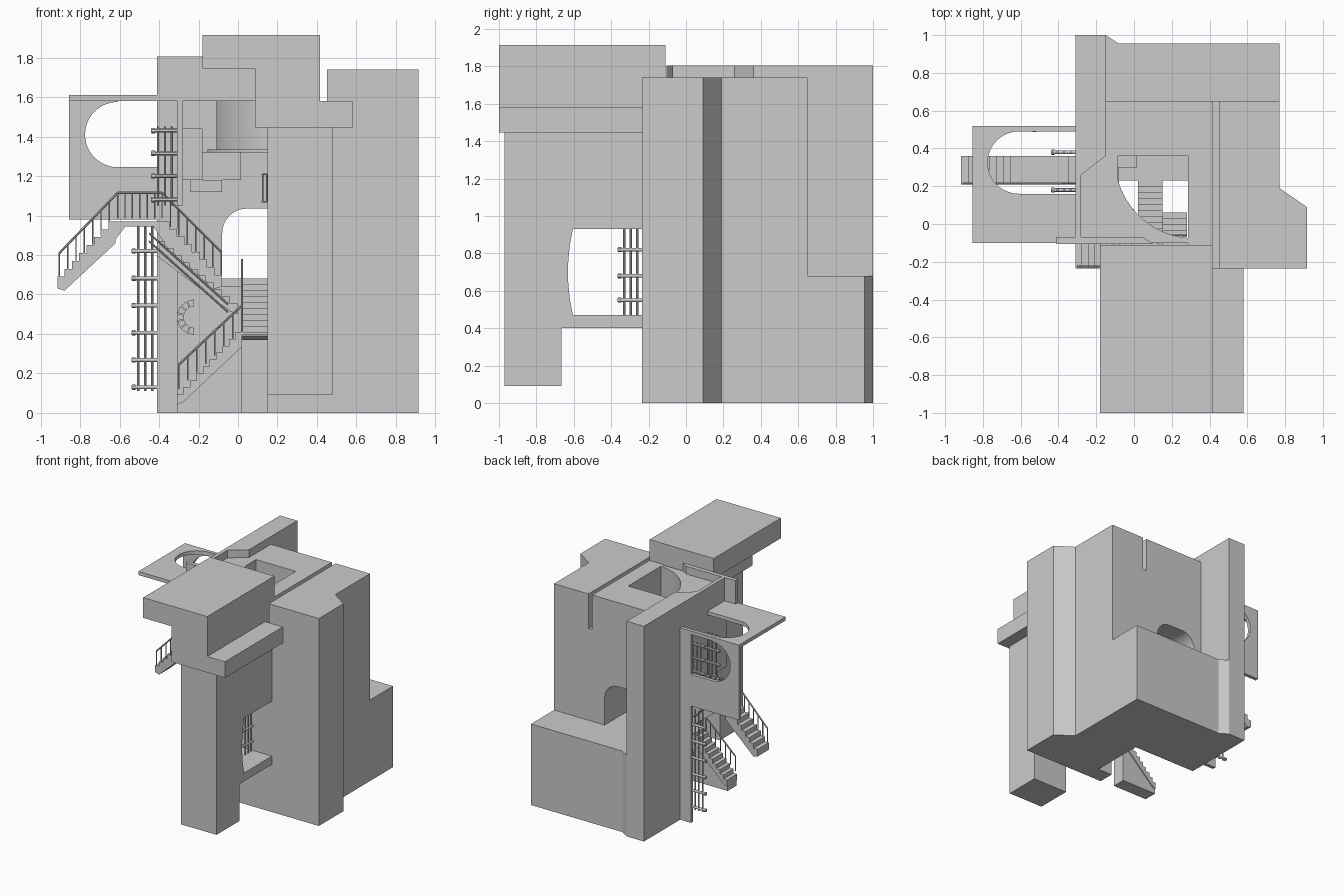
import bpy, bmesh
from math import sin, cos, pi, radians
from mathutils import Vector

if "Cube" in bpy.data.objects:
    bpy.data.objects.remove(bpy.data.objects["Cube"])


def prism(name, pts, axis, a, b):
    """Extrude a 2D profile along an axis: z uses (x,y), y uses (x,z), x uses (y,z)."""
    def at(p, d):
        return {'z': (p[0], p[1], d), 'y': (p[0], d, p[1]), 'x': (d, p[0], p[1])}[axis]
    bm = bmesh.new()
    lo = [bm.verts.new(at(p, a)) for p in pts]
    hi = [bm.verts.new(at(p, b)) for p in pts]
    n = len(pts)
    bm.faces.new(lo)
    bm.faces.new(hi)
    for i in range(n):
        bm.faces.new((lo[i], lo[(i + 1) % n], hi[(i + 1) % n], hi[i]))
    bmesh.ops.recalc_face_normals(bm, faces=bm.faces)
    me = bpy.data.meshes.new(name)
    bm.to_mesh(me)
    bm.free()
    ob = bpy.data.objects.new(name, me)
    bpy.context.collection.objects.link(ob)
    return ob


def box(name, x0, x1, y0, y1, z0, z1):
    return prism(name, [(x0, y0), (x1, y0), (x1, y1), (x0, y1)], 'z', z0, z1)


def arc(cx, cy, r, a0, a1, n=16):
    return [(cx + r * cos(radians(a0 + (a1 - a0) * i / n)),
             cy + r * sin(radians(a0 + (a1 - a0) * i / n))) for i in range(n + 1)]


def rod(name, p, q, r=0.005, sides=8):
    p, q = Vector(p), Vector(q)
    bpy.ops.mesh.primitive_cylinder_add(vertices=sides, radius=r, depth=(q - p).length,
                                        location=(p + q) / 2)
    ob = bpy.context.object
    ob.name = name
    ob.rotation_euler = (q - p).to_track_quat('Z', 'Y').to_euler()
    bpy.ops.object.shade_smooth_by_angle()


def stair(name, u0, z0, u1, z1, n, a, b, axis='y', thick=0.07, ground=False):
    """Sawtooth flight climbing from (u0,z0) to (u1,z1)."""
    du, dz = (u1 - u0) / n, (z1 - z0) / n
    pts = []
    for i in range(n):
        pts += [(u0 + du * i, z0 + dz * i), (u0 + du * i, z0 + dz * (i + 1)) ]
    pts.append((u1, z1))
    if ground:
        pts[0] = (u0, 0)
        pts.append((u1, 0))
    else:
        pts.append((u1, z1 - thick - dz))
        pts.append((u0 + du, z0 - thick + dz))
        pts.append((u0, z0 - 0.02))
    return prism(name, pts, axis, a, b)


def railing(name, p, q, n, h=0.13):
    """Sloped handrail with n upright posts."""
    p, q = Vector(p), Vector(q)
    up = Vector((0, 0, h))
    rod(name + "_handrail", p + up, q + up, 0.006)
    for i in range(n):
        c = p.lerp(q, i / (n - 1))
        rod(name + "_post", c, c + up, 0.004, 6)


def pipe_rack(name, base, out, zs, z0, z1):
    """Horizontal pegs projecting from a wall, tied by three thin uprights."""
    base, out = Vector(base), Vector(out)
    for z in zs:
        b = base + Vector((0, 0, z))
        rod(name + "_peg", b, b + out * 0.13, 0.010, 12)
        rod(name + "_cap", b + out * 0.11, b + out * 0.128, 0.0135, 12)
    for d in (0.025, 0.06, 0.095):
        b = base + out * d
        rod(name + "_upright", b + Vector((0, 0, z0)), b + Vector((0, 0, z1)), 0.006)


# right tower with its faceted back corner
prism("right_tower", [(.45, -.235), (.915, -.235), (.915, .09), (.77, .19), (.77, .65), (.45, .65)],
      'z', 0, 1.74)

# central core: side, front and slot base
box("core_side", .285, .415, -.11, .36, 0, 1.74)
box("core_front", .15, .45, -.235, -.1, 0, 1.445)
box("slot_base", .415, .45, -.1, .65, 0, 1.45)

# back wall with an arched passage
box("back_wall_lower", -.15, .415, .36, .65, 0, .68)
prism("back_wall_upper", [(-.15, .68), (-.08, .68)] + arc(.045, .91, .125, 180, 90, 10)
      + arc(.175, .91, .125, 90, 0, 10) + [(.30, .68), (.415, .68), (.415, 1.74), (-.15, 1.74)],
      'y', .36, .65)
prism("rear_base", [(-.15, .65), (.77, .65), (.77, .955), (-.08, .955), (-.15, 1.0)], 'z', 0, .68)

# left rear tower and roof parapet
box("rear_tower", -.31, -.15, .36, 1.0, 0, 1.805)
prism("parapet", [(-.31, -.105), (.1, -.105), (.05, -.07), (-.28, -.07), (-.28, .26), (-.15, .36),
                  (-.31, .36)], 'z', 1.58, 1.805)
box("parapet_end", -.41, -.31, -.105, -.07, 1.58, 1.805)
box("left_wall", -.31, -.28, -.1, .36, 1.05, 1.58)

# roof with light well, and the curved well wall under it
well = arc(.32, .345, .42, 265.2, 195.9, 20)
prism("roof", [(-.28, -.1), (.285, -.1)] + well + [(-.085, .36), (-.28, .36)], 'z', 1.58, 1.74)
for nm, r, z0, z1 in (("well_wall", .445, 1.335, 1.58), ("well_ledge", .49, 1.32, 1.335)):
    ob = prism(nm, arc(.32, .345, .42, 265, 195, 20) + arc(.32, .345, r, 195, 265, 20), 'z', z0, z1)
    for f in ob.data.polygons:
        f.use_smooth = True
    bpy.context.view_layer.objects.active = ob
    bpy.ops.object.select_all(action='DESELECT')
    ob.select_set(True)
    bpy.ops.object.shade_smooth_by_angle()
box("inner_panel", -.31, -.18, .02, .36, 1.18, 1.44)
box("inner_step_block", -.24, -.08, .2, .36, 1.12, 1.18)
box("inner_beam", -.18, .015, .3, .36, 1.18, 1.32)

# front top block and side shelf
prism("top_block", [(-.18, 1.745), (.085, 1.745), (.085, 1.445), (.415, 1.445), (.415, 1.915),
                    (-.18, 1.915)], 'y', -1, -.11)
box("top_shelf", .415, .58, -1, -.235, 1.445, 1.58)

# front leg with bowed opening
prism("front_leg", [(-.97, .09), (-.665, .09), (-.665, .4), (-.235, .4), (-.235, .47), (-.605, .47),
                    (-.622, .56), (-.63, .65), (-.63, .75), (-.622, .84), (-.605, .93),
                    (-.235, .93), (-.235, 1.445), (-.97, 1.445)], 'x', .15, .48)

# left canopy: horizontal and vertical plates with round-ended openings
prism("canopy_plate", [(-.855, -.1), (-.31, -.1), (-.31, .16)] + arc(-.61, .325, .165, 270, 90, 24)
      + [(-.31, .49), (-.31, .52), (-.855, .52)], 'z', 1.58, 1.61)
prism("canopy_screen", [(-.855, .98), (-.41, .98), (-.41, 1.245)]
      + arc(-.61, 1.41, .165, 270, 90, 24) + [(-.61, 1.58), (-.855, 1.58)], 'y', .49, .52)
box("side_fin", -.41, -.31, .49, .52, 0, 1.58)

# bridge: two flights with a landing between
stair("bridge_left_flight", -.915, .65, -.62, .97, 8, .21, .36)
prism("bridge_landing", [(-.62, .97), (-.385, .97), (-.385, .88), (-.43, .945), (-.57, .945),
                         (-.62, .88)], 'y', .21, .36)
stair("bridge_right_flight", -.08, .66, -.385, .97, 8, .21, .36)
railing("bridge_left", (-.905, .215, .68), (-.61, .215, .985), 8)
railing("bridge_top", (-.61, .215, .985), (-.385, .215, .985), 7)
railing("bridge_right", (-.385, .215, .985), (-.085, .215, .685), 8)
box("passage_landing", -.08, .285, .23, .36, .64, .68)

# middle flight descending to the right
stair("middle_flight", .0, .52, -.41, .87, 10, -.05, .08, thick=.04)
for k in (.03, .07):
    rod("middle_handrail", (-.45, -.055, .84 + k), (-.05, -.055, .48 + k), .005)

# lower solid stair, landing and inner stairs
stair("lower_flight", -.31, .06, .02, .41, 10, -.235, -.1, ground=False, thick=.04)
stair("lower_flight_base", -.31, .04, .02, .39, 10, -.225, -.11, ground=True)
railing("lower", (-.30, -.225, .12), (.02, -.225, .42), 8, .125)
rod("landing_post", (.02, -.225, .4), (.02, -.225, .78), .006)
box("lower_landing", 0, .15, -.235, -.05, .395, .41)
stair("inner_flight", -.06, .41, .23, .68, 9, .02, .15, 'x')
stair("well_flight", -.07, .9, .06, 1.05, 4, .15, .28, 'x')
for x in (.125, .145):
    rod("well_rail_post", (x, -.06, 1.07), (x, -.06, 1.21), .004)
rod("well_rail_top", (.12, -.06, 1.21), (.28, -.06, 1.21), .004)
rod("well_rail_bottom", (.12, -.06, 1.07), (.28, -.06, 1.07), .004)

# half ring of arch stones on the inner wall
for i in range(7):
    a = 90 + i * 180 / 7
    prism("arch_stone", arc(-.22, .485, .055, a + 2, a + 24, 1)
          + arc(-.22, .485, .09, a + 24, a + 2, 1), 'y', .335, .36)

# pipe racks
pipe_rack("lower_rack", (-.41, .5, 0), (-1, 0, 0), [.13 + .138 * i for i in range(6)], .11, .95)
for y in (.18, .38):
    pipe_rack("upper_rack", (-.31, y, 0), (-1, 0, 0), (1.08, 1.2, 1.315, 1.43), 1.05, 1.45)
pipe_rack("front_rack", (.3, -.235, 0), (0, -1, 0), (.55, .68, .82), .47, .93)
